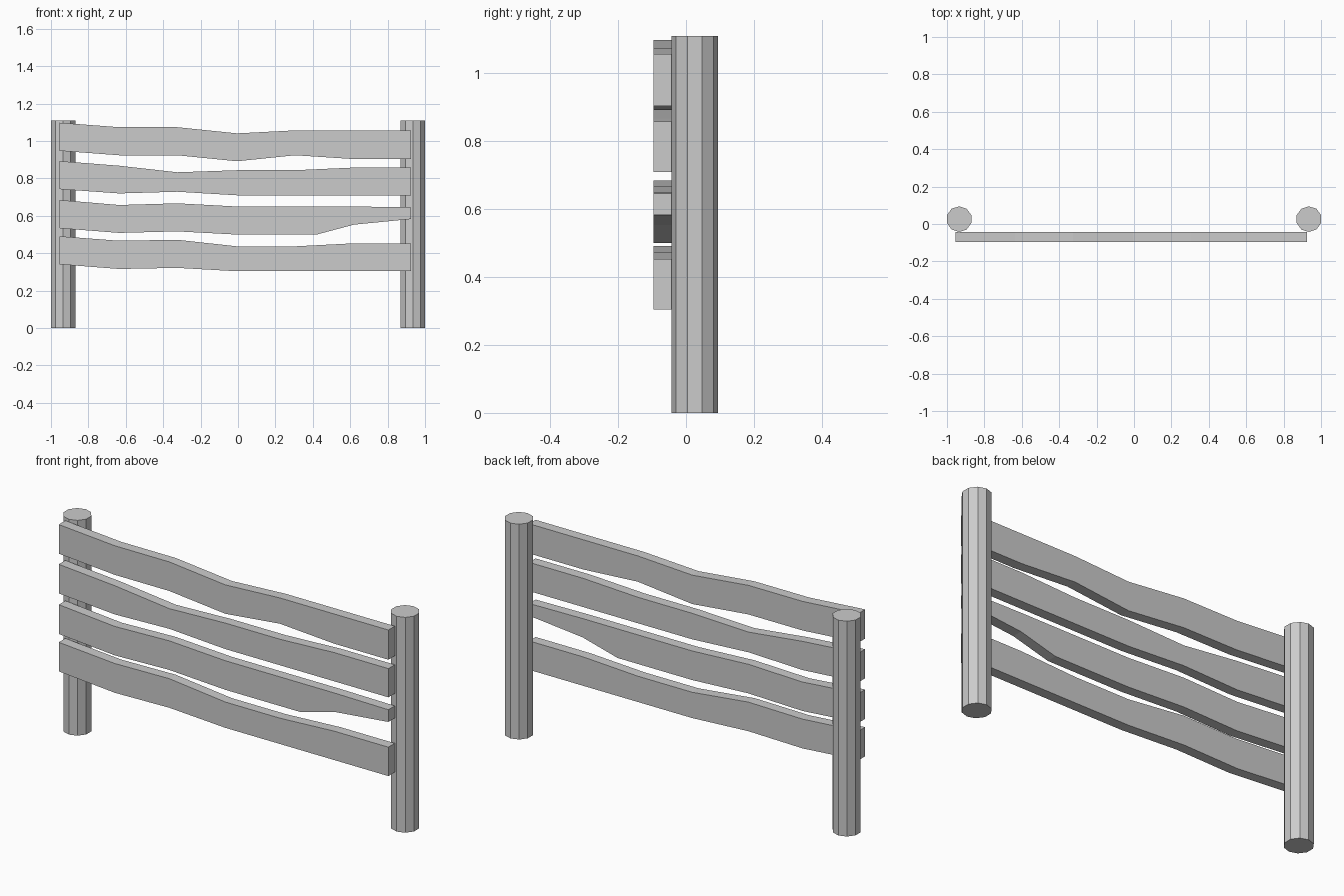
import bpy, bmesh

if "Cube" in bpy.data.objects:
    bpy.data.objects.remove(bpy.data.objects["Cube"])

POST_X, POST_Y, POST_R, POST_H = 0.935, 0.026, 0.0685, 1.11
PLANK_FRONT, PLANK_BACK = -0.096, -0.043
STATIONS = [-0.955, -0.635, -0.325, -0.005, 0.305, 0.615, 0.925]


def add_post(name, x):
    bpy.ops.mesh.primitive_cylinder_add(vertices=10, radius=POST_R, depth=POST_H,
                                        location=(x, POST_Y, POST_H / 2))
    bpy.context.object.name = name


def add_plank(name, top, bottom, bottom_x=STATIONS):
    """Wavy board: strip of quads between two edges, extruded in depth."""
    bm = bmesh.new()
    upper = [bm.verts.new((x, PLANK_FRONT, z)) for x, z in zip(STATIONS, top)]
    lower = [bm.verts.new((x, PLANK_FRONT, z)) for x, z in zip(bottom_x, bottom)]
    for i in range(len(upper) - 1):
        bm.faces.new((lower[i], lower[i + 1], upper[i + 1], upper[i]))
    ext = bmesh.ops.extrude_face_region(bm, geom=bm.faces[:])
    moved = [g for g in ext["geom"] if isinstance(g, bmesh.types.BMVert)]
    bmesh.ops.translate(bm, verts=moved, vec=(0, PLANK_BACK - PLANK_FRONT, 0))
    # the extrusion may keep the front faces; make sure the shell is closed
    edges = [e for e in bm.edges if e.is_boundary]
    if edges:
        bmesh.ops.holes_fill(bm, edges=edges, sides=0)
    bmesh.ops.recalc_face_normals(bm, faces=bm.faces[:])
    mesh = bpy.data.meshes.new(name)
    bm.to_mesh(mesh)
    bm.free()
    bpy.context.collection.objects.link(bpy.data.objects.new(name, mesh))


# Ten-sided posts
add_post("left_post", -POST_X)
add_post("right_post", POST_X)

# Wavy planks, top to bottom
add_plank("plank_top",
          [1.098, 1.074, 1.074, 1.041, 1.057, 1.057, 1.057],
          [0.948, 0.924, 0.924, 0.892, 0.924, 0.904, 0.904])
add_plank("plank_upper_middle",
          [0.893, 0.868, 0.833, 0.844, 0.844, 0.858, 0.858],
          [0.743, 0.720, 0.729, 0.710, 0.710, 0.710, 0.710])
# This plank tapers at its right end
add_plank("plank_lower_middle",
          [0.685, 0.658, 0.667, 0.650, 0.650, 0.650, 0.646],
          [0.534, 0.509, 0.517, 0.500, 0.500, 0.553, 0.583],
          STATIONS[:4] + [0.42, 0.62, 0.925])
add_plank("plank_bottom",
          [0.491, 0.467, 0.472, 0.437, 0.437, 0.453, 0.453],
          [0.341, 0.316, 0.322, 0.304, 0.304, 0.304, 0.304])
